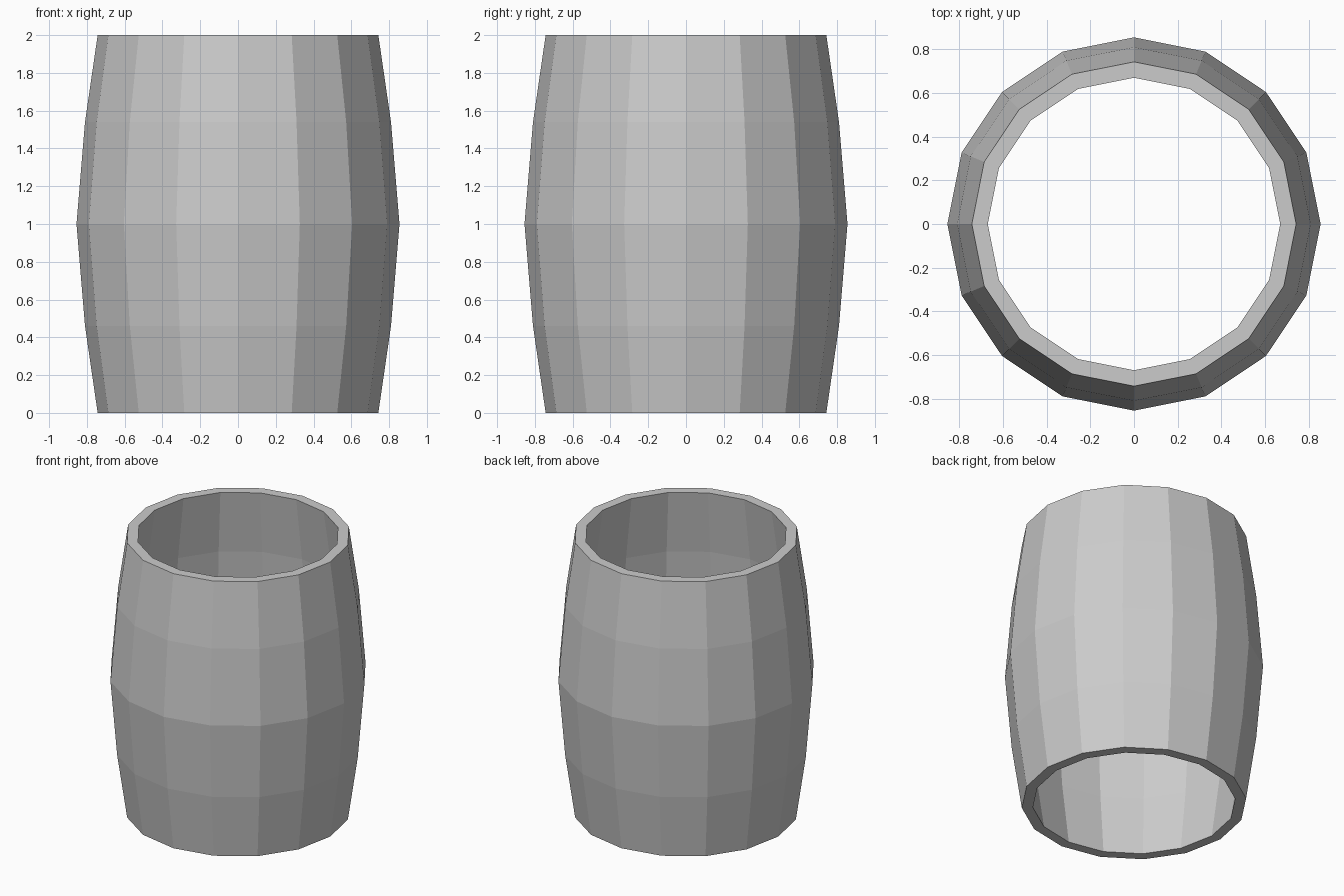
import bpy, bmesh
from math import cos, sin, tau

if "Cube" in bpy.data.objects:
    bpy.data.objects.remove(bpy.data.objects["Cube"])

SIDES = 16
# Closed wall section (radius, height): outside going up, inside going down
outer = [(0.743, 0), (0.81, 0.46), (0.855, 1.0), (0.81, 1.54), (0.743, 2.0)]
inner = [(r - 0.073, z) for r, z in reversed(outer)]
profile = outer + inner

# Barrel shell: sweep the section around z
bm = bmesh.new()
rings = [[bm.verts.new((r * cos(tau * i / SIDES), r * sin(tau * i / SIDES), z))
          for r, z in profile] for i in range(SIDES)]
n = len(profile)
for i in range(SIDES):
    a, b = rings[i], rings[(i + 1) % SIDES]
    for j in range(n):
        k = (j + 1) % n
        bm.faces.new((a[j], b[j], b[k], a[k]))
bmesh.ops.recalc_face_normals(bm, faces=bm.faces)

mesh = bpy.data.meshes.new("barrel_shell")
bm.to_mesh(mesh)
bm.free()
bpy.context.collection.objects.link(bpy.data.objects.new("barrel_shell", mesh))
